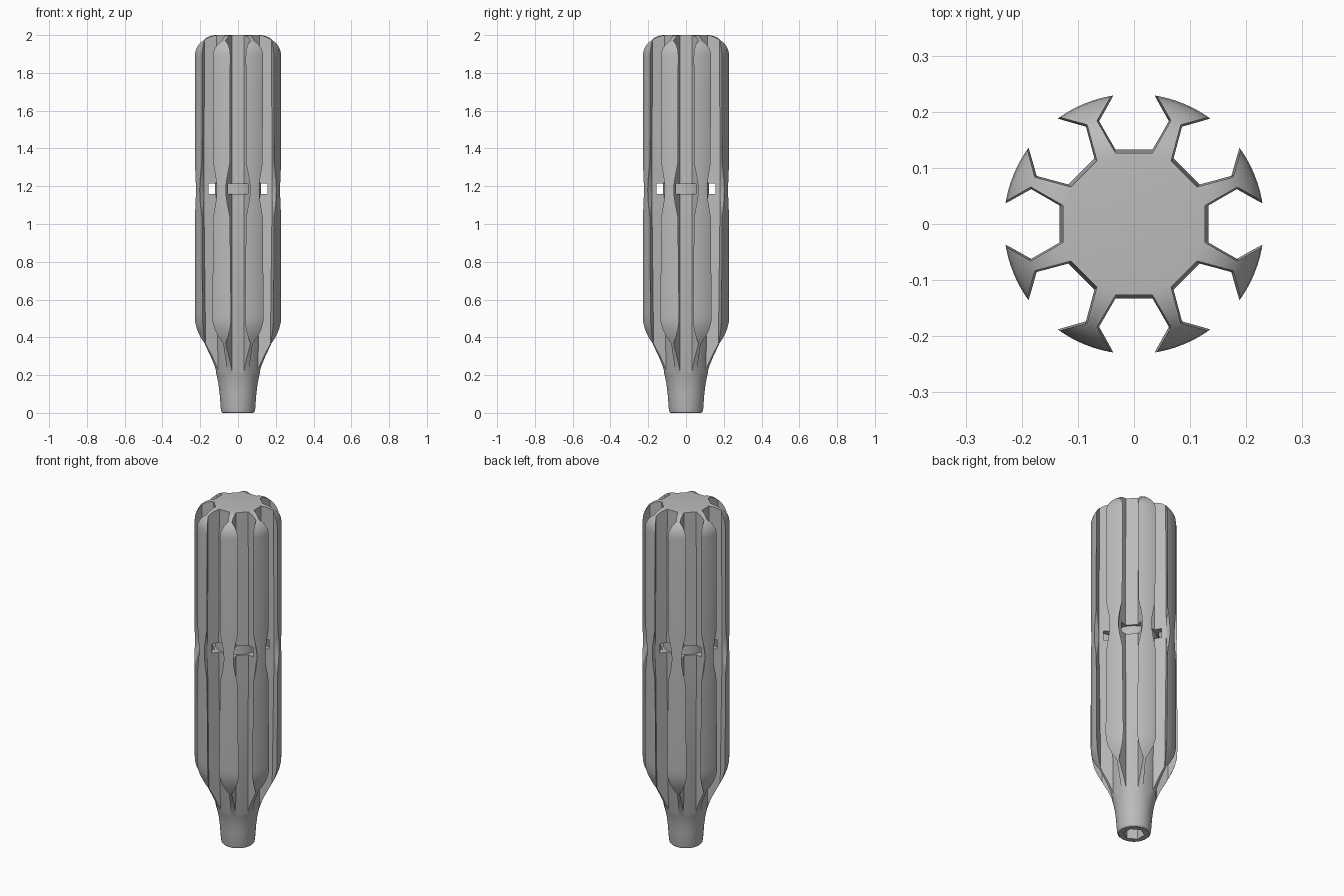
import bpy, bmesh, math
from mathutils import Matrix, Vector

if "Cube" in bpy.data.objects:
    bpy.data.objects.remove(bpy.data.objects["Cube"])

GROOVES = 8
HEX_R = 0.066
WAIST = 1.19

grey = bpy.data.materials.new("plain grey")
grey.use_nodes = True
grey.diffuse_color = (0.5, 0.5, 0.5, 1)
grey.node_tree.nodes["Principled BSDF"].inputs["Base Color"].default_value = (0.5, 0.5, 0.5, 1)


def finish(bm, name):
    bmesh.ops.recalc_face_normals(bm, faces=bm.faces)
    mesh = bpy.data.meshes.new(name)
    bm.to_mesh(mesh)
    bm.free()
    mesh.materials.append(grey)
    obj = bpy.data.objects.new(name, mesh)
    bpy.context.collection.objects.link(obj)
    return obj


def loft(bm, rings):
    """Closed solid through a stack of equal-length rings."""
    rows = [[bm.verts.new(p) for p in ring] for ring in rings]
    n = len(rows[0])
    for a, b in zip(rows, rows[1:]):
        for i in range(n):
            j = (i + 1) % n
            bm.faces.new((a[i], a[j], b[j], b[i]))
    bm.faces.new(rows[0])
    bm.faces.new(rows[-1])


def circle(r, z, n=96):
    return [(r * math.cos(math.tau * i / n), r * math.sin(math.tau * i / n), z) for i in range(n)]


def hexagon(x, z, r=HEX_R):
    return [(x + r * math.sin(math.pi * i / 3), r * math.cos(math.pi * i / 3), z) for i in range(6)]


def around(rings, name):
    """Repeat a lofted solid around the handle axis."""
    bm = bmesh.new()
    for k in range(GROOVES):
        turn = Matrix.Rotation(math.tau * k / GROOVES, 3, "Z")
        loft(bm, [[turn @ Vector(p) for p in ring] for ring in rings])
    return finish(bm, name)


# Turned body: neck, flared shoulder, straight grip, rounded top
profile = [(0.082, 0), (0.088, 0.006), (0.091, 0.02), (0.097, 0.1), (0.103, 0.15),
           (0.113, 0.2), (0.13, 0.25), (0.153, 0.3), (0.18, 0.35), (0.205, 0.4),
           (0.221, 0.44), (0.23, 0.48), (0.232, 0.52)]
for i in range(9):
    a = math.pi / 2 * i / 8
    profile.append((0.122 + 0.11 * math.cos(a), 1.89 + 0.11 * math.sin(a)))
bm = bmesh.new()
loft(bm, [circle(r, z) for r, z in profile])
handle = finish(bm, "fluted_handle")

# Hexagonal bit grooves, leaning slightly inward toward both ends
grooves = around([hexagon(0.172, 0.1), hexagon(0.190, WAIST), hexagon(0.183, 2.1)], "groove_cutter")

# Flared openings at the waist
flare = []
for i in range(13):
    t = i / 6 - 1
    w = 0.038 + 0.026 * (0.5 + 0.5 * math.cos(math.pi * t))
    z = WAIST - 0.01 + 0.2 * t
    flare.append([(0.187, -w, z), (0.3, -w, z), (0.3, w, z), (0.187, w, z)])
flares = around(flare, "flare_cutter")

# Ring channel passing behind the fin heads
bm = bmesh.new()
loft(bm, [circle(0.175, 1.16), circle(0.175, 1.215)])
channel = finish(bm, "channel_cutter")
bm = bmesh.new()
loft(bm, [circle(0.122, 1.1), circle(0.122, 1.3)])
core = finish(bm, "channel_core")

# Hexagonal socket in the neck
bm = bmesh.new()
loft(bm, [hexagon(0, -0.1, 0.057), hexagon(0, 0.3, 0.057)])
socket = finish(bm, "socket_cutter")


def cut(target, tool):
    mod = target.modifiers.new("cut", "BOOLEAN")
    mod.operation = "DIFFERENCE"
    mod.solver = "EXACT"
    mod.object = tool
    bpy.context.view_layer.objects.active = target
    bpy.ops.object.modifier_apply(modifier=mod.name)
    bpy.data.objects.remove(tool)


cut(channel, core)
for tool in (grooves, flares, channel, socket):
    cut(handle, tool)

bpy.ops.object.select_all(action="DESELECT")
handle.select_set(True)
bpy.context.view_layer.objects.active = handle
bpy.ops.object.shade_smooth_by_angle(angle=math.radians(30))
